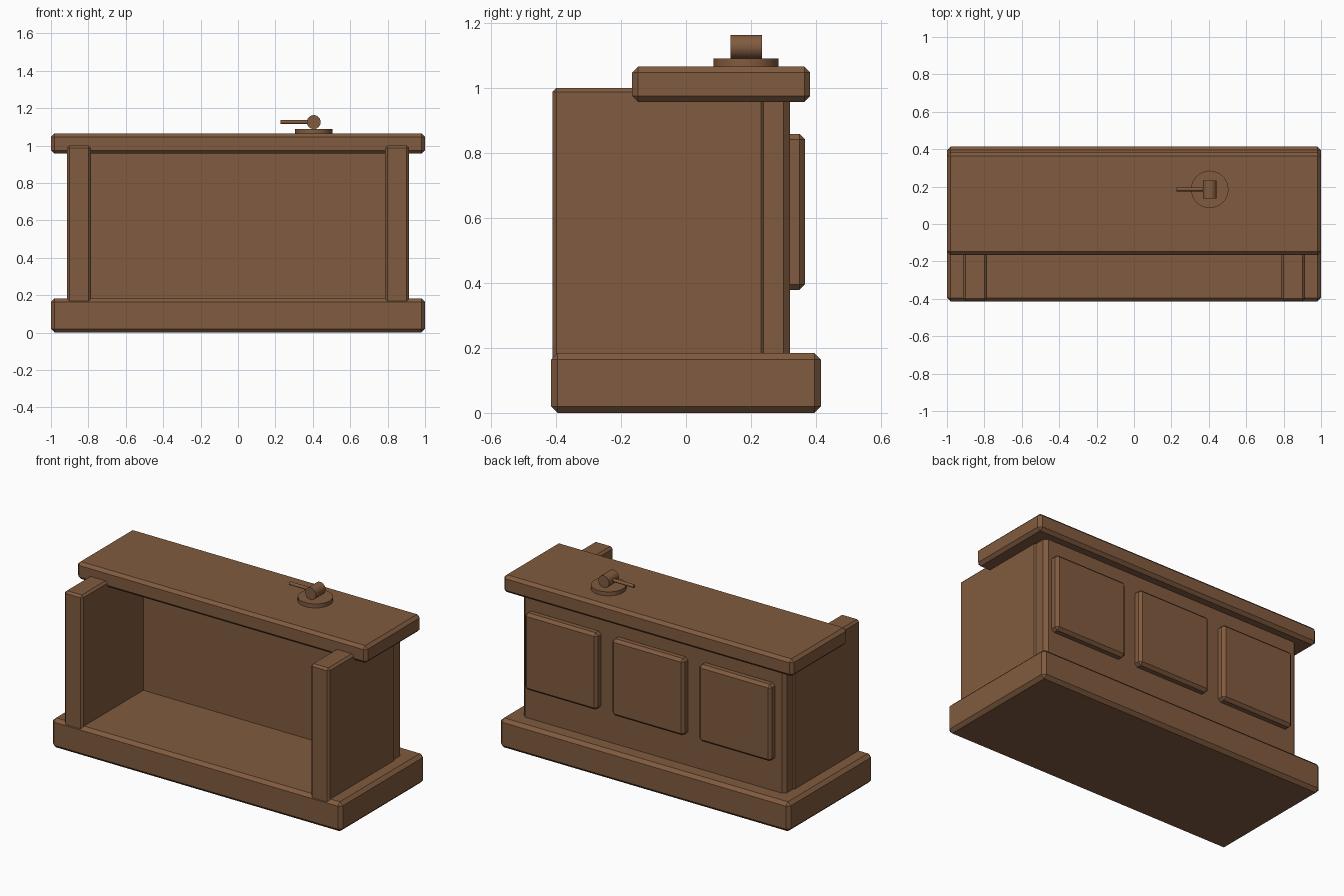
import bpy, bmesh
from math import pi
from mathutils import Matrix

if "Cube" in bpy.data.objects:
    bpy.data.objects.remove(bpy.data.objects["Cube"], do_unlink=True)

WOOD = (0.22, 0.105, 0.05, 1)
wood = bpy.data.materials.new("brown_wood")
wood.use_nodes = True
wood.diffuse_color = WOOD
wood.node_tree.nodes["Principled BSDF"].inputs["Base Color"].default_value = WOOD


def add_object(name, bm):
    mesh = bpy.data.meshes.new(name)
    bm.to_mesh(mesh)
    bm.free()
    mesh.materials.append(wood)
    obj = bpy.data.objects.new(name, mesh)
    bpy.context.collection.objects.link(obj)
    return obj


def board(name, x, y, z, chamfer):
    """Chamfered box spanning the given (low, high) ranges."""
    bm = bmesh.new()
    bmesh.ops.create_cube(bm, size=1)
    for v in bm.verts:
        v.co = [lo + (c + 0.5) * (hi - lo) for c, (lo, hi) in zip(v.co, (x, y, z))]
    bmesh.ops.bevel(bm, geom=bm.edges[:], offset=chamfer, segments=1,
                    affect='EDGES', clamp_overlap=True)
    return add_object(name, bm)


def rod(name, center, radius, length, turn=Matrix()):
    """Cylinder along z, turned and moved into place."""
    bm = bmesh.new()
    bmesh.ops.create_cone(bm, cap_ends=True, segments=32, radius1=radius,
                          radius2=radius, depth=length,
                          matrix=Matrix.Translation(center) @ turn)
    obj = add_object(name, bm)
    bpy.ops.object.select_all(action='DESELECT')
    obj.select_set(True)
    bpy.context.view_layer.objects.active = obj
    bpy.ops.object.shade_smooth_by_angle()
    return obj


# Plinth and counter top
board("base", (-1, 1), (-0.415, 0.415), (0, 0.184), 0.02)
board("counter_top", (-1, 1), (-0.166, 0.382), (0.957, 1.065), 0.018)

# Side walls and the long back wall
board("right_wall", (-0.915, -0.787), (-0.411, 0.243), (0.1, 1), 0.013)
board("left_wall", (0.787, 0.915), (-0.411, 0.243), (0.1, 1), 0.013)
board("back_wall", (-0.907, 0.907), (0.19, 0.32), (0.1, 1.02), 0.02)

# Raised panels on the back wall
for i, side in enumerate(("right", "middle", "left")):
    cx = 0.012 + 0.601 * (i - 1)
    board(side + "_panel", (cx - 0.25, cx + 0.25), (0.29, 0.366), (0.378, 0.858), 0.017)

# Tap: foot, body and lever
TX, TY = 0.405, 0.185
rod("tap_foot", (TX, TY, 1.075), 0.1, 0.03)
rod("tap_body", (TX, TY, 1.126), 0.037, 0.096, Matrix.Rotation(pi / 2, 4, 'X'))
rod("tap_lever", (0.309, TY, 1.126), 0.01, 0.162, Matrix.Rotation(pi / 2, 4, 'Y'))
